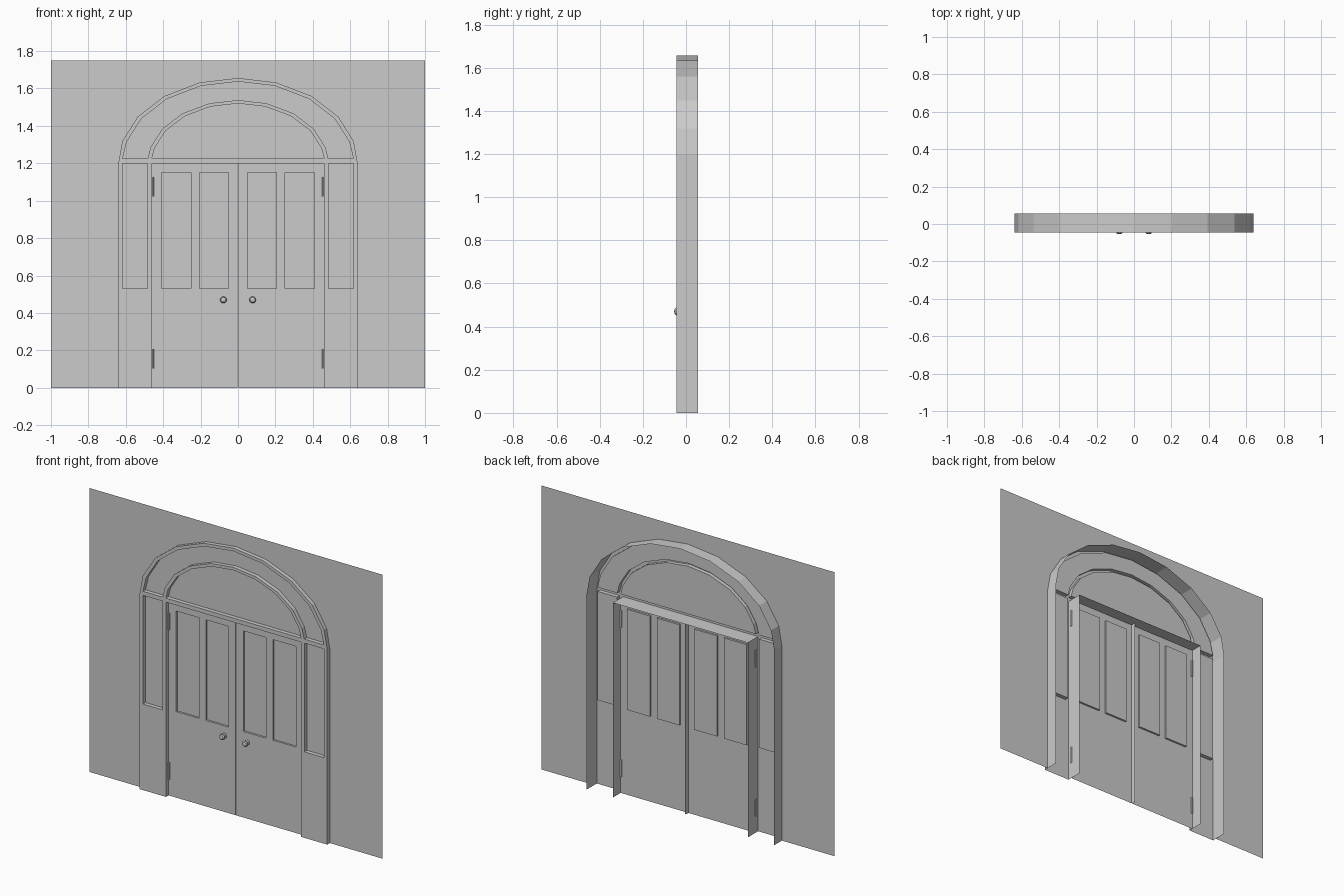
import bpy, bmesh, math
from mathutils import Matrix, Vector

if "Cube" in bpy.data.objects:
    bpy.data.objects.remove(bpy.data.objects["Cube"])

FRONT, WALL, BACK = -0.045, -0.02, 0.055   # y of frame face, wall/door plane, frame rear
SPRING, SILL, HEAD = 1.2, 0.53, 1.225      # arch spring line, glass sill, transom top
W, DOOR = 0.64, 0.46                       # half widths of frame and door opening
ANGLES = [0, 15, 33, 52, 71.5, 90, 108.5, 128, 147, 165, 180]


def arch(a, b, zmin=SPRING):
    pts = []
    for t in ANGLES:
        r = math.radians(t)
        pts.append((a * math.cos(r), max(zmin, SPRING + b * math.sin(r))))
    return pts


def rect(x0, x1, z0, z1):
    return [(x0, z0), (x1, z0), (x1, z1), (x0, z1)]


def sheet(bm, y, outline, holes=()):
    """Flat panel in the xz plane, with holes."""
    edges = []
    for loop in [outline, *holes]:
        vs = [bm.verts.new((x, y, z)) for x, z in loop]
        edges += [bm.edges.new((vs[i - 1], vs[i])) for i in range(len(vs))]
    bmesh.ops.triangle_fill(bm, edges=edges, use_beauty=True, normal=(0, -1, 0))


def strip(bm, path, y0, y1, closed=False):
    """Edge surface following a path from y0 to y1."""
    rows = [[bm.verts.new((x, y, z)) for x, z in path] for y in (y0, y1)]
    for i in range(0 if closed else 1, len(path)):
        bm.faces.new((rows[0][i - 1], rows[0][i], rows[1][i], rows[1][i - 1]))


def finish(name, bm):
    bmesh.ops.remove_doubles(bm, verts=bm.verts, dist=0.0002)
    bmesh.ops.dissolve_limit(bm, angle_limit=0.01, verts=bm.verts, edges=bm.edges)
    me = bpy.data.meshes.new(name)
    bm.to_mesh(me)
    bm.free()
    ob = bpy.data.objects.new(name, me)
    bpy.context.collection.objects.link(ob)
    return ob


# Wall sheet around the arched opening
outer = [(W, 0)] + arch(W, 0.456) + [(-W, 0)]
bm = bmesh.new()
sheet(bm, WALL, [(-1, 0), (-1, 1.75), (1, 1.75), (1, 0)] + outer)
finish("wall", bm)

# Frame: face with glazed openings, outer sides and door jambs
jamb = [(-DOOR, 0), (-DOOR, SPRING), (DOOR, SPRING), (DOOR, 0)]
crescent = arch(0.617, 0.437, HEAD) + arch(0.483, 0.338, HEAD)[::-1]
fan = arch(0.461, 0.32, HEAD)
openings = {
    "crescent_glass": crescent,
    "fan_glass": fan,
    "left_side_glass": rect(-0.617, -0.485, SILL, SPRING),
    "right_side_glass": rect(0.485, 0.617, SILL, SPRING),
}
bm = bmesh.new()
sheet(bm, FRONT, outer + jamb, openings.values())
strip(bm, outer, FRONT, BACK)
strip(bm, jamb, FRONT, BACK)
for loop in openings.values():
    strip(bm, loop, FRONT, WALL, True)
finish("door_frame", bm)

# Glass panes
for name, loop in openings.items():
    bm = bmesh.new()
    sheet(bm, WALL, loop)
    finish(name, bm)

for s, side in ((-1, "left"), (1, "right")):
    # Door leaf with two recessed panes and a turned-back meeting edge
    panes = [rect(s * 0.05, s * 0.205, SILL, 1.15), rect(s * 0.252, s * 0.408, SILL, 1.15)]
    bm = bmesh.new()
    sheet(bm, WALL, rect(s * 0.002, s * DOOR, 0, SPRING), panes)
    strip(bm, [(s * 0.002, 0), (s * 0.002, SPRING)], WALL, WALL + 0.025)
    for p in panes:
        strip(bm, p, WALL, WALL + 0.012, True)
        sheet(bm, WALL + 0.012, p)
    finish(side + "_door", bm)

    # Hinges
    bm = bmesh.new()
    for z in (0.155, 1.075):
        bmesh.ops.create_cone(bm, cap_ends=True, segments=8, radius1=0.008, radius2=0.008,
                              depth=0.105, matrix=Matrix.Translation((s * 0.457, WALL, z)))
    finish(side + "_hinges", bm)

    # Lathe-turned knob
    bm = bmesh.new()
    profile = [(0.016, -0.02), (0.015, -0.024), (0.008, -0.027), (0.009, -0.033),
               (0.017, -0.039), (0.018, -0.045), (0.013, -0.052), (0, -0.055)]
    vs = [bm.verts.new((s * 0.078 + r, y, 0.47)) for r, y in profile]
    es = [bm.edges.new(p) for p in zip(vs, vs[1:])]
    bmesh.ops.spin(bm, geom=vs + es, cent=Vector((s * 0.078, 0, 0.47)), axis=(0, 1, 0),
                   angle=2 * math.pi, steps=12)
    finish(side + "_knob", bm)
